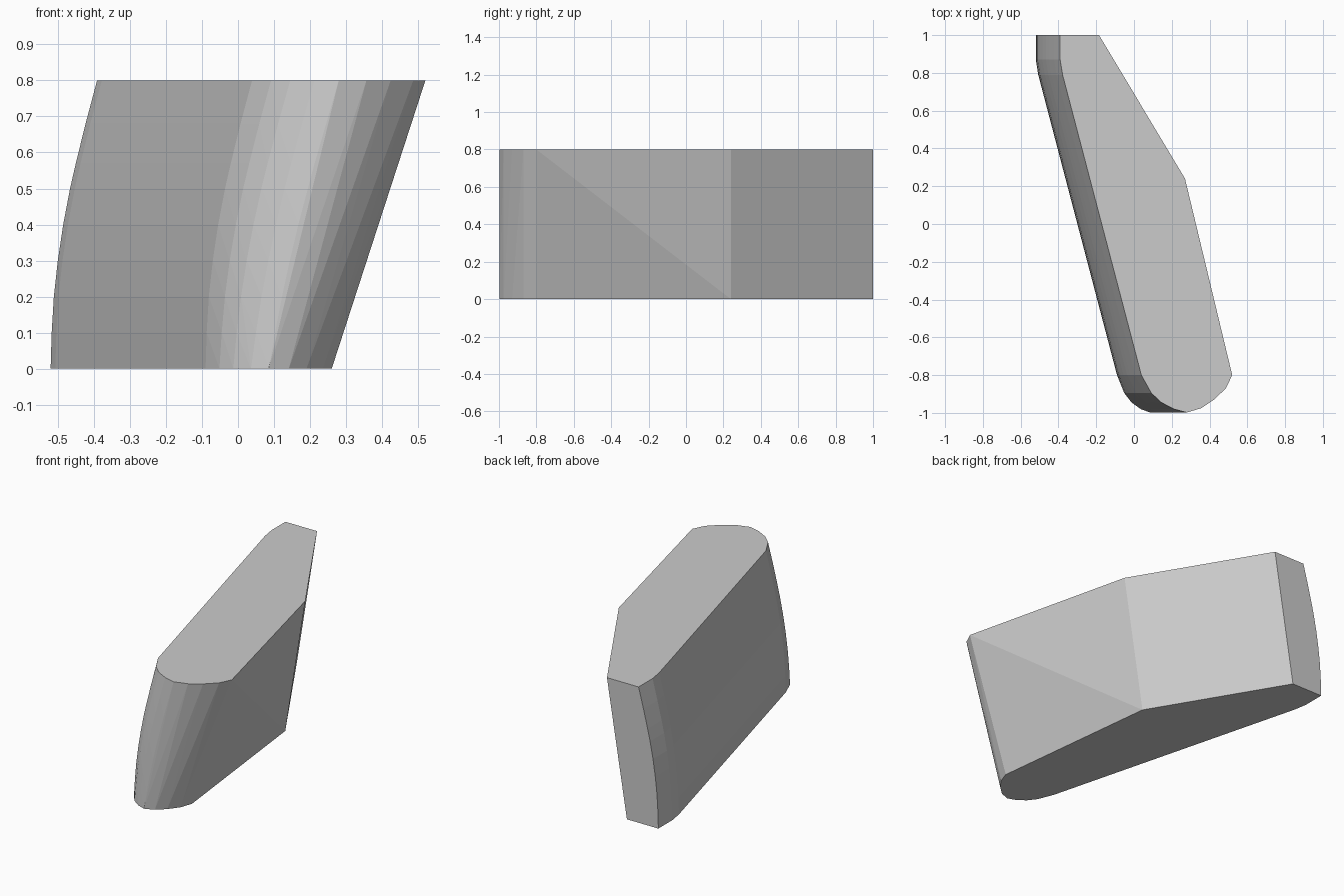
import bpy, bmesh

if "Cube" in bpy.data.objects:
    bpy.data.objects.remove(bpy.data.objects["Cube"])

GREY = bpy.data.materials.new("plain grey")
GREY.diffuse_color = (0.6, 0.6, 0.6, 1)
GREY.use_nodes = True
GREY.node_tree.nodes["Principled BSDF"].inputs["Base Color"].default_value = GREY.diffuse_color

# Left flank bulges outward with height: (z, inward shift)
BULGE = [(0, 0), (0.1, 0.003), (0.2, 0.009), (0.3, 0.02), (0.4, 0.035),
         (0.5, 0.054), (0.57, 0.07), (0.68, 0.097), (0.8, 0.129)]
# Left side outline at the base, from the back end to the nose
LEFT = [(-0.52, 1), (-0.52, 0.87), (-0.507, 0.79), (-0.485, 0.71), (-0.09, -0.8)]
# Rounded nose: (fraction of the nose width, y)
NOSE = [(0.11, -0.895), (0.22, -0.945), (0.36, -0.98), (0.5, -0.998),
        (0.66, -0.975), (0.8, -0.93), (0.93, -0.87), (1, -0.8)]
# Right side outline at the base: (x, y, shift at the top)
RIGHT = [(0.14, 0.24, 0.13), (-0.315, 1, 0.13)]

bm = bmesh.new()
for z, shift in BULGE:
    t = z / 0.8
    left, right = -0.09 + shift, 0.26 + 0.26 * t
    ring = [(x + shift, y) for x, y in LEFT]
    ring += [(left + u * (right - left), y) for u, y in NOSE]
    if z in (0, 0.8):
        ring += [(x + s * t, y) for x, y, s in RIGHT]
    for x, y in ring:
        bm.verts.new((x, y, z))

# Wrap the rings in one convex solid
hull = bmesh.ops.convex_hull(bm, input=bm.verts[:])
spare = {g for g in hull["geom_interior"] + hull["geom_unused"]
         if isinstance(g, bmesh.types.BMVert)}
bmesh.ops.delete(bm, geom=list(spare), context="VERTS")
bmesh.ops.dissolve_limit(bm, angle_limit=0.005, verts=bm.verts[:], edges=bm.edges[:])
bmesh.ops.recalc_face_normals(bm, faces=bm.faces[:])

mesh = bpy.data.meshes.new("slanted_block")
bm.to_mesh(mesh)
bm.free()
mesh.materials.append(GREY)
block = bpy.data.objects.new("slanted_block", mesh)
bpy.context.collection.objects.link(block)
